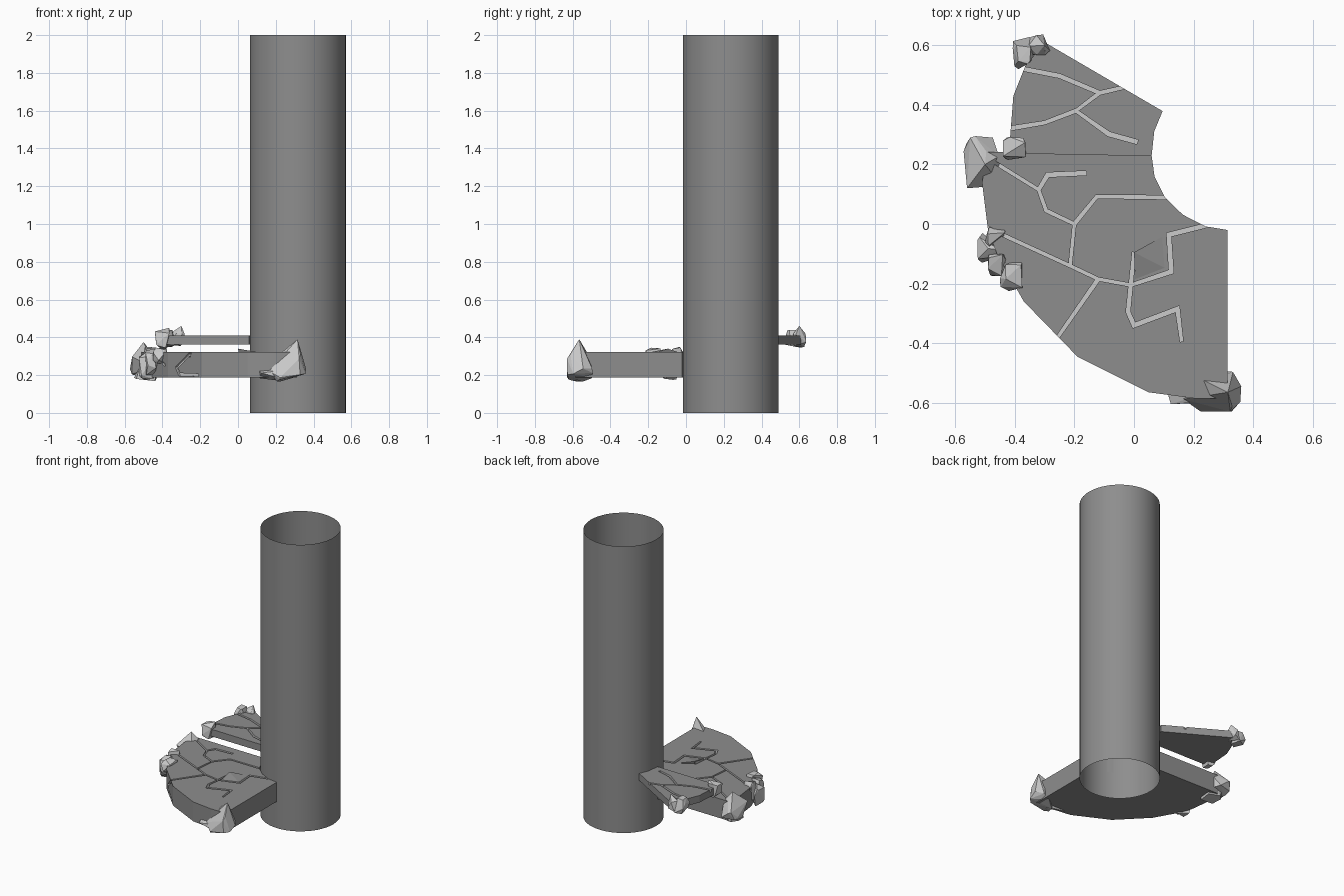
import bpy, bmesh, math, random
from mathutils import Vector

if "Cube" in bpy.data.objects:
    bpy.data.objects.remove(bpy.data.objects["Cube"])


def material(name, g):
    m = bpy.data.materials.new(name)
    m.diffuse_color = (g, g, g, 1)
    m.use_nodes = True
    m.node_tree.nodes["Principled BSDF"].inputs["Base Color"].default_value = m.diffuse_color
    return m


dark = material("dark_stone", 0.27)
light = material("light_stone", 0.6)


def finish(name, bm, mats):
    bmesh.ops.recalc_face_normals(bm, faces=bm.faces)
    me = bpy.data.meshes.new(name)
    bm.to_mesh(me)
    bm.free()
    for m in mats:
        me.materials.append(m)
    ob = bpy.data.objects.new(name, me)
    bpy.context.collection.objects.link(ob)
    return ob


def slab(name, outline, z0, z1):
    bm = bmesh.new()
    face = bm.faces.new([bm.verts.new((x, y, z0)) for x, y in outline])
    bottom = list(face.verts)
    ext = bmesh.ops.extrude_face_region(bm, geom=[face], use_keep_orig=True)["geom"]
    bmesh.ops.translate(bm, vec=(0, 0, z1 - z0),
                        verts=[v for v in ext if isinstance(v, bmesh.types.BMVert)])
    return finish(name, bm, (dark, light))


def groove(target, path, normal, depth, width=0.014):
    """Cut a crack of rectangular section along a path lying on a surface."""
    n = Vector(normal).normalized()
    pts = [Vector(p) for p in path]
    bm = bmesh.new()
    rings = []
    for i, p in enumerate(pts):
        a = (p - pts[i - 1]).normalized() if i else None
        b = (pts[i + 1] - p).normalized() if i < len(pts) - 1 else None
        a, b = a or b, b or a
        side = n.cross((a + b).normalized())
        w = width / 2 / max(0.5, side.dot(n.cross(a)))
        w *= random.uniform(0.75, 1.15)
        rings.append([bm.verts.new(p + side * s * w + n * h)
                      for s, h in ((-1, 0.01), (1, 0.01), (1, -depth), (-1, -depth))])
    for r, q in zip(rings, rings[1:]):
        for k in range(4):
            m = (k + 1) % 4
            bm.faces.new((r[k], r[m], q[m], q[k]))
    bm.faces.new(rings[0][::-1])
    bm.faces.new(rings[-1])
    for f in bm.faces:
        f.material_index = 1
    cutter = finish("crack_cutter", bm, (dark, light))
    mod = target.modifiers.new("crack", 'BOOLEAN')
    mod.operation, mod.solver, mod.object = 'DIFFERENCE', 'EXACT', cutter
    bpy.context.view_layer.update()
    dg = bpy.context.evaluated_depsgraph_get()
    me = bpy.data.meshes.new_from_object(target.evaluated_get(dg))
    target.modifiers.clear()
    target.data = me
    bpy.data.objects.remove(cutter)


def rock(name, lo, hi, seed, peak=None, count=14):
    """Jagged stone: hull of boxy random points fitted to a box, with optional peak."""
    rnd = random.Random(seed)
    pts = []
    for _ in range(count):
        v = Vector([rnd.gauss(0, 1) for _ in range(3)]).normalized()
        pts.append([math.copysign(abs(c) ** 0.55, c) for c in v])
    top = hi[2] if peak is None else hi[2] - 0.3 * (hi[2] - lo[2])
    hi2 = (hi[0], hi[1], top)
    mn = [min(p[i] for p in pts) for i in range(3)]
    mx = [max(p[i] for p in pts) for i in range(3)]
    bm = bmesh.new()
    for p in pts:
        bm.verts.new([lo[i] + (p[i] - mn[i]) / (mx[i] - mn[i]) * (hi2[i] - lo[i])
                      for i in range(3)])
    if peak:
        bm.verts.new((peak[0], peak[1], hi[2]))
    hull = bmesh.ops.convex_hull(bm, input=bm.verts)
    junk = [g for g in hull["geom_interior"] if isinstance(g, bmesh.types.BMVert)]
    bmesh.ops.delete(bm, geom=junk, context='VERTS')
    return finish(name, bm, (light,))


random.seed(4)

# Open column
bpy.ops.mesh.primitive_cylinder_add(vertices=48, radius=0.254, depth=2,
                                    end_fill_type='NOTHING', location=(0.317, 0.237, 1))
column = bpy.context.object
column.name = "column"
column.data.materials.append(dark)
bpy.ops.object.shade_smooth_by_angle()

# Two broken stone ledges wrapped round the column
lower = slab("lower_ledge", [
    (0.313, -0.02), (0.313, -0.585), (0.2, -0.585), (0.05, -0.565), (-0.19, -0.445),
    (-0.37, -0.26), (-0.46, -0.1), (-0.49, -0.02), (-0.51, 0.14), (-0.49, 0.242),
    (0.059, 0.231), (0.069, 0.159), (0.104, 0.089), (0.164, 0.031), (0.24, -0.008)],
    0.187, 0.322)
upper = slab("upper_ledge", [
    (0.059, 0.228), (-0.42, 0.237), (-0.405, 0.43), (-0.365, 0.53), (-0.3, 0.61),
    (0.096, 0.379), (0.068, 0.311)], 0.362, 0.411)

# Cracks in the top faces
lower_cracks = [
    [(-0.53, 0.245), (-0.32, 0.115), (-0.295, 0.045), (-0.2, 0.0), (-0.215, -0.145)],
    [(-0.322, 0.112), (-0.29, 0.165), (-0.16, 0.171)],
    [(-0.202, -0.002), (-0.125, 0.092), (0.13, 0.089)],
    [(-0.52, 0.0), (-0.215, -0.14), (-0.12, -0.185), (-0.01, -0.205), (0.125, -0.16),
     (0.117, -0.036), (0.26, 0.0)],
    [(-0.118, -0.182), (-0.27, -0.4)],
    [(0.0, -0.095), (-0.011, -0.205), (-0.02, -0.295), (0.0, -0.34), (0.146, -0.285),
     (0.16, -0.395)]]
upper_cracks = [
    [(-0.42, 0.53), (-0.25, 0.497), (-0.115, 0.44), (-0.02, 0.462)],
    [(-0.113, 0.442), (-0.195, 0.38), (-0.085, 0.302), (0.012, 0.275)],
    [(-0.193, 0.381), (-0.3, 0.34), (-0.44, 0.317)]]
for ledge, cracks, z, depth in ((lower, lower_cracks, 0.322, 0.025),
                                (upper, upper_cracks, 0.411, 0.016)):
    for c in cracks:
        groove(ledge, [(x, y, z) for x, y in c], (0, 0, 1), depth)


# Cracks running down the rim of the lower ledge
def on_rim(x, z):
    return (x, -0.445 - 1.028 * (x + 0.19), z)


groove(lower, [on_rim(-0.25, 0.319), on_rim(-0.325, 0.24), on_rim(-0.31, 0.203),
               on_rim(-0.21, 0.2)], (-0.717, -0.697, 0), 0.012)
groove(lower, [(-0.445, -0.127, 0.319), (-0.385, -0.233, 0.25)], (-0.87, -0.49, 0), 0.012)

# Lifted chip on the lower ledge
chip = bmesh.new()
for co in ((0, -0.095, 0.34), (0.1, -0.04, 0.321), (0.108, -0.15, 0.321),
           (0.004, -0.19, 0.321), (0.005, -0.1, 0.315)):
    chip.verts.new(co)
bmesh.ops.convex_hull(chip, input=chip.verts)
finish("lifted_chip", chip, (dark,))

# Jagged stones along the rim: name, low corner, high corner, seed, peak
stones = [
    ("front_stone", (0.165, -0.63, 0.165), (0.36, -0.495, 0.39), 3, (0.315, -0.565)),
    ("front_stone_small", (0.11, -0.605, 0.168), (0.24, -0.54, 0.23), 8, None),
    ("corner_stone", (-0.572, 0.12, 0.2), (-0.44, 0.295, 0.375), 5, (-0.5, 0.2)),
    ("corner_stone_low", (-0.55, 0.13, 0.168), (-0.43, 0.24, 0.28), 12, None),
    ("corner_stone_top", (-0.44, 0.215, 0.34), (-0.363, 0.292, 0.45), 7, None),
    ("side_stone", (-0.5, -0.08, 0.2), (-0.43, -0.012, 0.35), 9, None),
    ("side_stone_outer", (-0.525, -0.13, 0.175), (-0.43, -0.03, 0.32), 10, None),
    ("side_stone_mid", (-0.49, -0.175, 0.2), (-0.42, -0.09, 0.34), 11, None),
    ("side_stone_end", (-0.45, -0.225, 0.26), (-0.375, -0.12, 0.345), 14, None),
    ("back_stone", (-0.407, 0.52, 0.345), (-0.335, 0.628, 0.44), 15, None),
    ("back_stone_peak", (-0.355, 0.565, 0.355), (-0.282, 0.636, 0.46), 16, (-0.3, 0.6)),
]
for s in stones:
    rock(*s)
